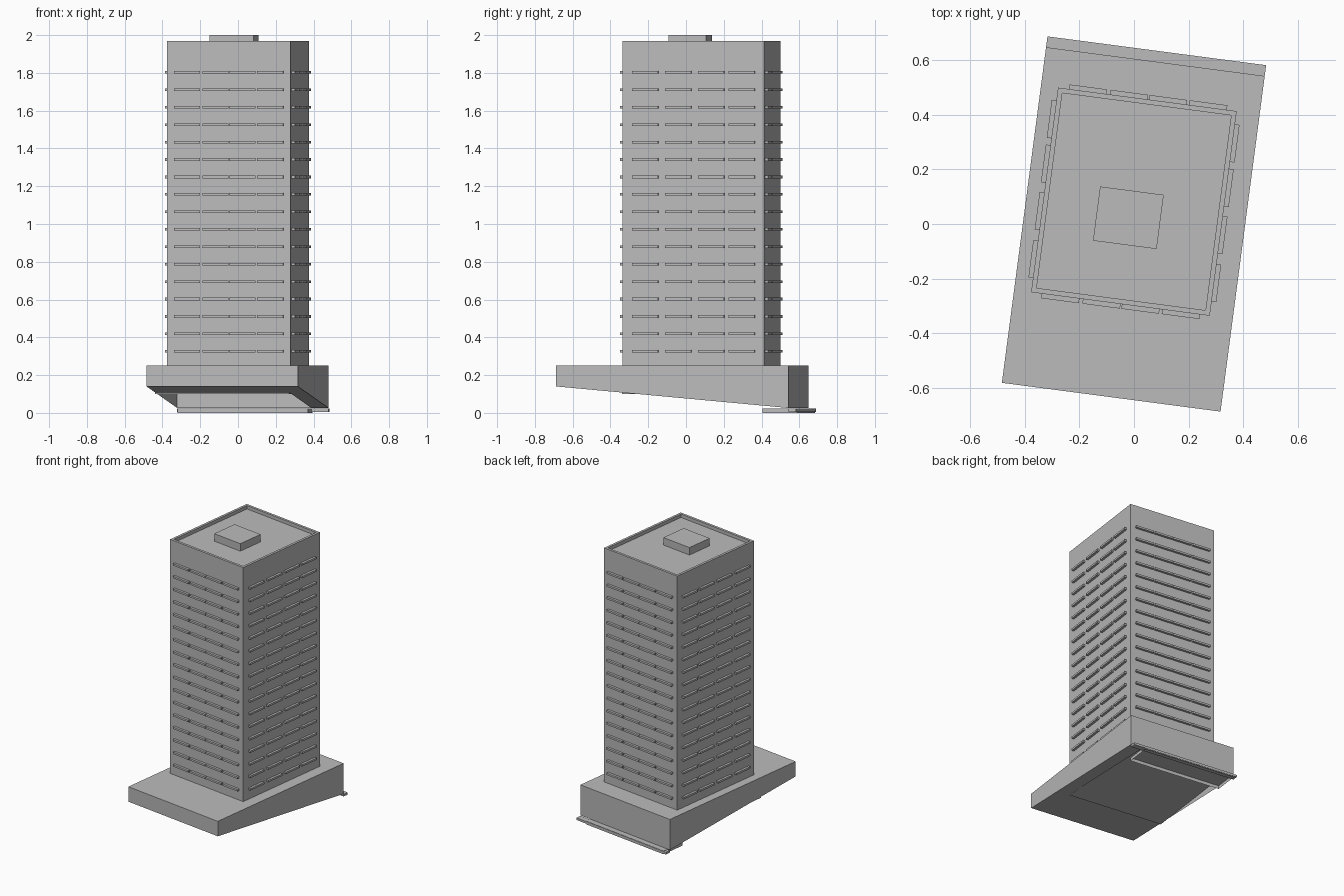
import bpy
import math
from mathutils import Matrix

cube = bpy.data.objects.get("Cube")
if cube:
    bpy.data.objects.remove(cube, do_unlink=True)

TURN = Matrix.Rotation(math.radians(-7.5), 4, 'Z')

grey = bpy.data.materials.new("concrete_grey")
grey.use_nodes = True
colour = (0.5, 0.5, 0.5, 1)
grey.diffuse_color = colour
grey.node_tree.nodes["Principled BSDF"].inputs["Base Color"].default_value = colour


def make(name, verts, faces):
    """Mesh object from points in the building's own axes, turned on the site."""
    mesh = bpy.data.meshes.new(name)
    mesh.from_pydata(verts, [], faces)
    mesh.transform(TURN)
    mesh.materials.append(grey)
    obj = bpy.data.objects.new(name, mesh)
    bpy.context.collection.objects.link(obj)
    return obj


def ring(x0, x1, y0, y1, z):
    return [(x0, y0, z), (x1, y0, z), (x1, y1, z), (x0, y1, z)]


def band(a, b):
    """Four quads joining ring a to ring b (indices of their first points)."""
    return [(a + i, a + (i + 1) % 4, b + (i + 1) % 4, b + i) for i in range(4)]


def box(name, x0, x1, y0, y1, z0, z1, bottom=True):
    faces = band(0, 4) + [(4, 5, 6, 7)]
    if bottom:
        faces.append((3, 2, 1, 0))
    return make(name, ring(x0, x1, y0, y1, z0) + ring(x0, x1, y0, y1, z1), faces)


# Podium shell with a sloping lower edge, open below behind the front ramp
W, FRONT, BACK, TOP = 0.404, -0.64, 0.60, 0.25
STEP, INNER = -0.30, 0.313


def slope(y):
    return 0.14 + (y - FRONT) / (BACK - FRONT) * (0.026 - 0.14)


lower = [(x, y, slope(y)) for x, y, _ in ring(-W, W, FRONT, BACK, 0)]
podium = lower + ring(-W, W, FRONT, BACK, TOP)
podium += [(x, y, slope(y)) for x, y in
           ((-W, STEP), (INNER, STEP), (W, STEP), (INNER, BACK))]
make("podium", podium, band(0, 4) + [(4, 5, 6, 7), (0, 8, 9, 10, 1), (10, 9, 11, 2)])

# Basement ceiling block, entrance base and rear ledge
box("basement_core", -W + 0.001, INNER, STEP, BACK - 0.002, 0.1, 0.2)
box("rear_base", -0.382, 0.314, 0.45, 0.638, 0.0, 0.024, bottom=False)
box("rear_ledge", -W, W, BACK, 0.64, 0.006, 0.022)

# Tower with parapet and sunken roof
X0, X1, Y0, Y1 = -0.341, 0.319, -0.297, 0.459
RIM, ROOF, CREST = 0.018, 1.945, 1.97
inner = (X0 + RIM, X1 - RIM, Y0 + RIM, Y1 - RIM)
make("tower",
     ring(X0, X1, Y0, Y1, TOP) + ring(X0, X1, Y0, Y1, CREST)
     + ring(*inner, CREST) + ring(*inner, ROOF),
     band(0, 4) + band(4, 8) + band(8, 12) + [(12, 13, 14, 15)])

# Roof plant room
box("roof_plant_room", -0.141, 0.094, -0.08, 0.12, ROOF, 2.0)

# Sun shades, four to a side on every floor
LENGTH, DEPTH, THICK = 0.139, 0.017, 0.014
for floor in range(17):
    z = 0.319 + floor * 0.0923
    for i, x in enumerate((-0.232, -0.08, 0.064, 0.213)):
        for side, y in (("front", Y0 - DEPTH), ("back", Y1)):
            box(f"{side}_shade_{floor}_{i}", x - LENGTH / 2, x + LENGTH / 2,
                y, y + DEPTH, z, z + THICK)
    for i, y in enumerate((-0.175, 0.002, 0.177, 0.341)):
        for side, x in (("right", X0 - DEPTH), ("left", X1)):
            box(f"{side}_shade_{floor}_{i}", x, x + DEPTH,
                y - LENGTH / 2, y + LENGTH / 2, z, z + THICK)
